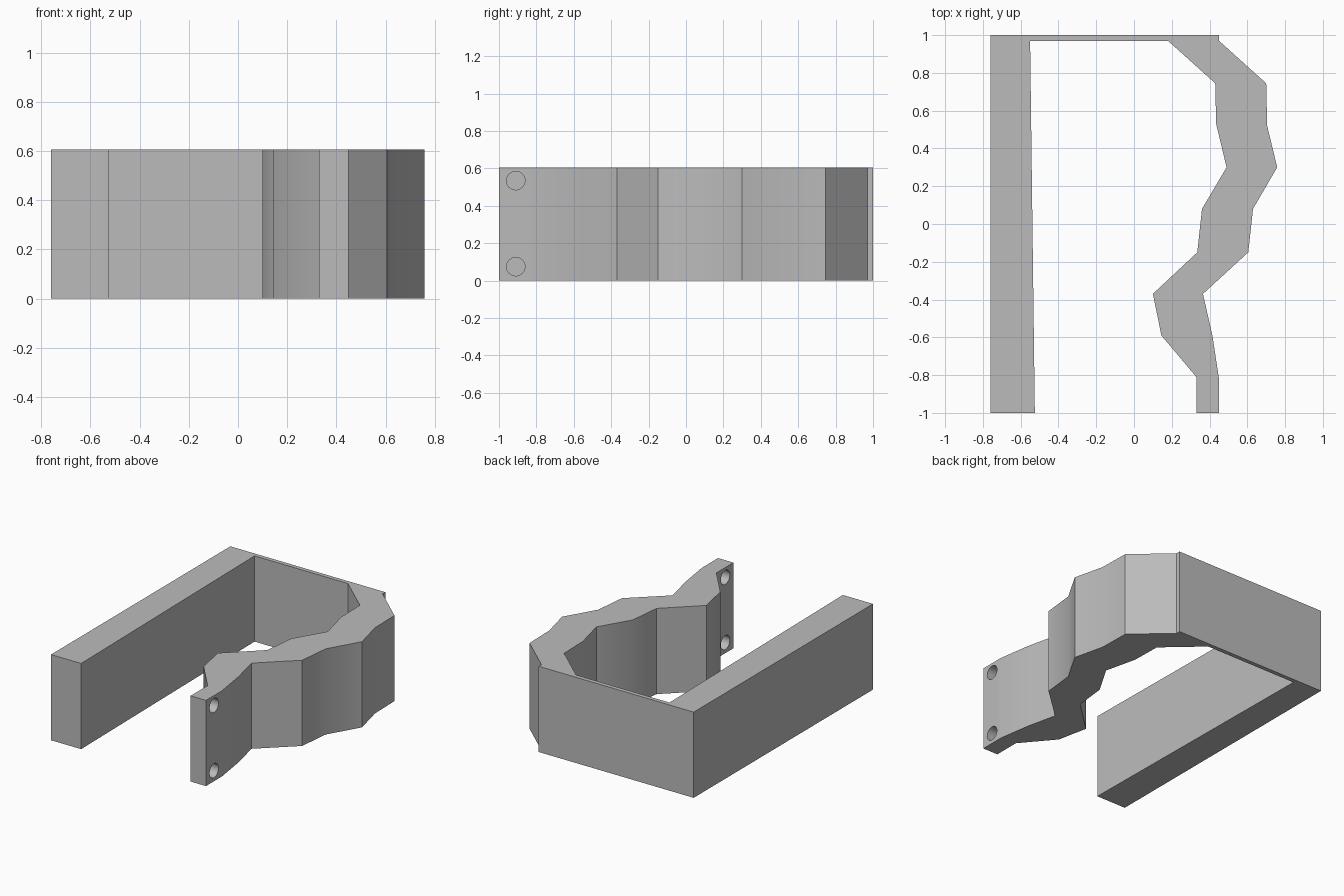
import bpy, bmesh, math

HEIGHT = 0.605

cube = bpy.data.objects.get("Cube")
if cube:
    bpy.data.objects.remove(cube, do_unlink=True)

grey = bpy.data.materials.new("plain grey")
grey.use_nodes = True
colour = (0.5, 0.5, 0.5, 1)
grey.diffuse_color = colour
grey.node_tree.nodes["Principled BSDF"].inputs["Base Color"].default_value = colour


def extrude_profile(name, points, height):
    """Closed outline in x and y, raised from the ground to the height."""
    bm = bmesh.new()
    base = bm.faces.new([bm.verts.new((x, y, 0)) for x, y in points])
    raised = bmesh.ops.extrude_face_region(bm, geom=[base])["geom"]
    top = [v for v in raised if isinstance(v, bmesh.types.BMVert)]
    bmesh.ops.translate(bm, verts=top, vec=(0, 0, height))
    bmesh.ops.recalc_face_normals(bm, faces=bm.faces)
    mesh = bpy.data.meshes.new(name)
    bm.to_mesh(mesh)
    bm.free()
    obj = bpy.data.objects.new(name, mesh)
    bpy.context.collection.objects.link(obj)
    mesh.materials.append(grey)
    return obj


# Straight bar and thin back wall
bar = [(-0.525, -1), (-0.76, -1), (-0.76, 1)]
wall_end = [(0.45, 1), (0.45, 0.97)]
wall_inside = [(0.18, 0.97), (-0.55, 0.97)]

# Zigzag arm: outer side from back to front, inner side from front to back
arm_outer = [(0.70, 0.745), (0.705, 0.52), (0.758, 0.30), (0.63, 0.08),
             (0.605, -0.15), (0.365, -0.37), (0.415, -0.59), (0.45, -0.82), (0.45, -1)]
arm_inner = [(0.33, -1), (0.33, -0.81), (0.145, -0.59), (0.10, -0.37), (0.335, -0.15),
             (0.36, 0.08), (0.49, 0.30), (0.435, 0.53), (0.43, 0.745)]

bracket = extrude_profile("bracket", bar + wall_end + arm_outer + arm_inner + wall_inside, HEIGHT)

# Two screw holes through the front flange of the arm
for label, z in (("lower", 0.075), ("upper", 0.535)):
    bpy.ops.mesh.primitive_cylinder_add(vertices=16, radius=0.05, depth=0.4,
                                        location=(0.39, -0.91, z),
                                        rotation=(0, math.pi / 2, 0))
    cutter = bpy.context.object
    cutter.name = label + "_hole_cutter"
    cutter.data.materials.append(grey)
    cutter.hide_render = True
    cutter.hide_viewport = True
    cutter.display_type = 'WIRE'
    hole = bracket.modifiers.new(label + "_hole", 'BOOLEAN')
    hole.operation = 'DIFFERENCE'
    hole.solver = 'EXACT'
    hole.object = cutter

# Bake the holes, then remove the cutters
bpy.ops.object.select_all(action='DESELECT')
bpy.context.view_layer.objects.active = bracket
bracket.select_set(True)
for modifier in list(bracket.modifiers):
    cutter = modifier.object
    bpy.ops.object.modifier_apply(modifier=modifier.name)
    bpy.data.objects.remove(cutter, do_unlink=True)
bpy.ops.object.shade_smooth_by_angle(angle=math.radians(30))
